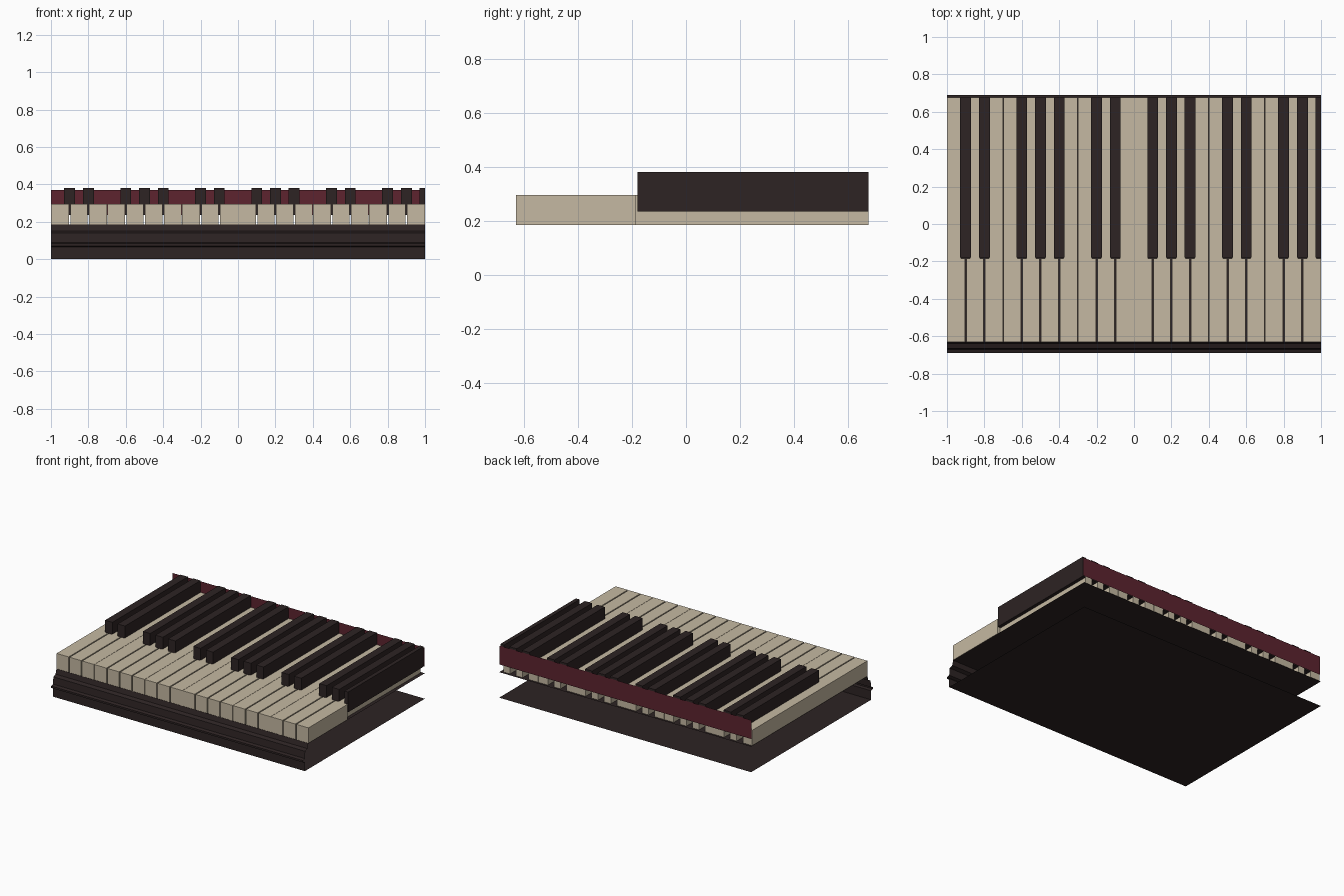
import bpy, bmesh

cube = bpy.data.objects.get("Cube")
if cube:
    bpy.data.objects.remove(cube, do_unlink=True)


def material(name, rgb):
    m = bpy.data.materials.new(name)
    m.use_nodes = True
    colour = (*rgb, 1)
    m.diffuse_color = colour
    bsdf = m.node_tree.nodes["Principled BSDF"]
    bsdf.inputs["Base Color"].default_value = colour
    bsdf.inputs["Roughness"].default_value = 0.7
    return m


ivory = material("ivory", (0.56, 0.485, 0.36))
ebony = material("ebony", (0.026, 0.017, 0.017))
felt = material("red_felt", (0.11, 0.017, 0.028))


def add_object(name, bm, mat):
    me = bpy.data.meshes.new(name)
    bm.to_mesh(me)
    bm.free()
    me.materials.append(mat)
    ob = bpy.data.objects.new(name, me)
    bpy.context.collection.objects.link(ob)
    return ob


def prism(name, outline, z0, z1, mat):
    """Extrude an x, y outline between two heights."""
    bm = bmesh.new()
    face = bm.faces.new([bm.verts.new((x, y, z0)) for x, y in outline])
    top = bmesh.ops.extrude_face_region(bm, geom=[face])["geom"]
    for v in top:
        if isinstance(v, bmesh.types.BMVert):
            v.co.z = z1
    bmesh.ops.recalc_face_normals(bm, faces=bm.faces)
    return add_object(name, bm, mat)


def strip(name, profile, mat):
    """Sweep an open y, z profile along the full width."""
    bm = bmesh.new()
    rows = [[bm.verts.new((x, y, z)) for x in (-1, 1)] for y, z in profile]
    for (a, b), (c, d) in zip(rows, rows[1:]):
        bm.faces.new((a, b, d, c))
    return add_object(name, bm, mat)


FRONT, NOTCH, BACK = -0.63, -0.185, 0.676
BED, SHARP_BASE, WHITE_TOP, SHARP_TOP = 0.185, 0.235, 0.295, 0.38
COUNT, PITCH = 20, 0.1
SHARP_AFTER = {0, 1, 3, 4, 5}   # positions in each octave followed by a sharp


def has_sharp(i):
    return i >= 0 and i % 7 in SHARP_AFTER


# White keys, notched beside each sharp
for i in range(COUNT):
    left, right = -1 + i * PITCH, -1 + (i + 1) * PITCH
    sharp_l, sharp_r = has_sharp(i - 1), has_sharp(i)
    x0 = left + (0.004 if sharp_l else 0.001)
    x1 = right - (0 if i == COUNT - 1 else 0.004 if sharp_r else 0.001)
    n0 = left + 0.024 if sharp_l else x0
    n1 = right - 0.024 if sharp_r else x1
    outline = [(x0, FRONT), (x1, FRONT)]
    if sharp_r:
        outline.append((x1, NOTCH))
        outline.append((n1, NOTCH))
    outline += [(n1, BACK), (n0, BACK)]
    if sharp_l:
        outline.append((n0, NOTCH))
        outline.append((x0, NOTCH))
    prism(f"white_key_{i + 1}", outline, BED, WHITE_TOP, ivory)

    # Black key over the seam, cut flush at the end of the keyboard
    if sharp_r:
        a, b = right - 0.029, min(right + 0.029, 1)
        prism(f"black_key_{i + 1}", [(a, -0.18), (b, -0.18), (b, BACK), (a, BACK)],
              SHARP_BASE, SHARP_TOP, ebony)

# Moulded front rail, open at the ends
strip("front_rail", [(-0.67, 0), (-0.67, 0.065), (-0.69, 0.07), (-0.69, 0.083),
                     (-0.67, 0.09), (-0.665, 0.14), (-0.64, 0.15), (-0.63, 0.184)], ebony)
# Sheets under the keys and at the very bottom
strip("key_bed", [(-0.63, 0.183), (0.69, 0.183)], ebony)
strip("bottom_board", [(0.69, 0), (-0.67, 0)], ebony)
# Felt strip behind the keys
strip("felt_strip", [(0.684, 0.37), (0.684, 0.235)], felt)
